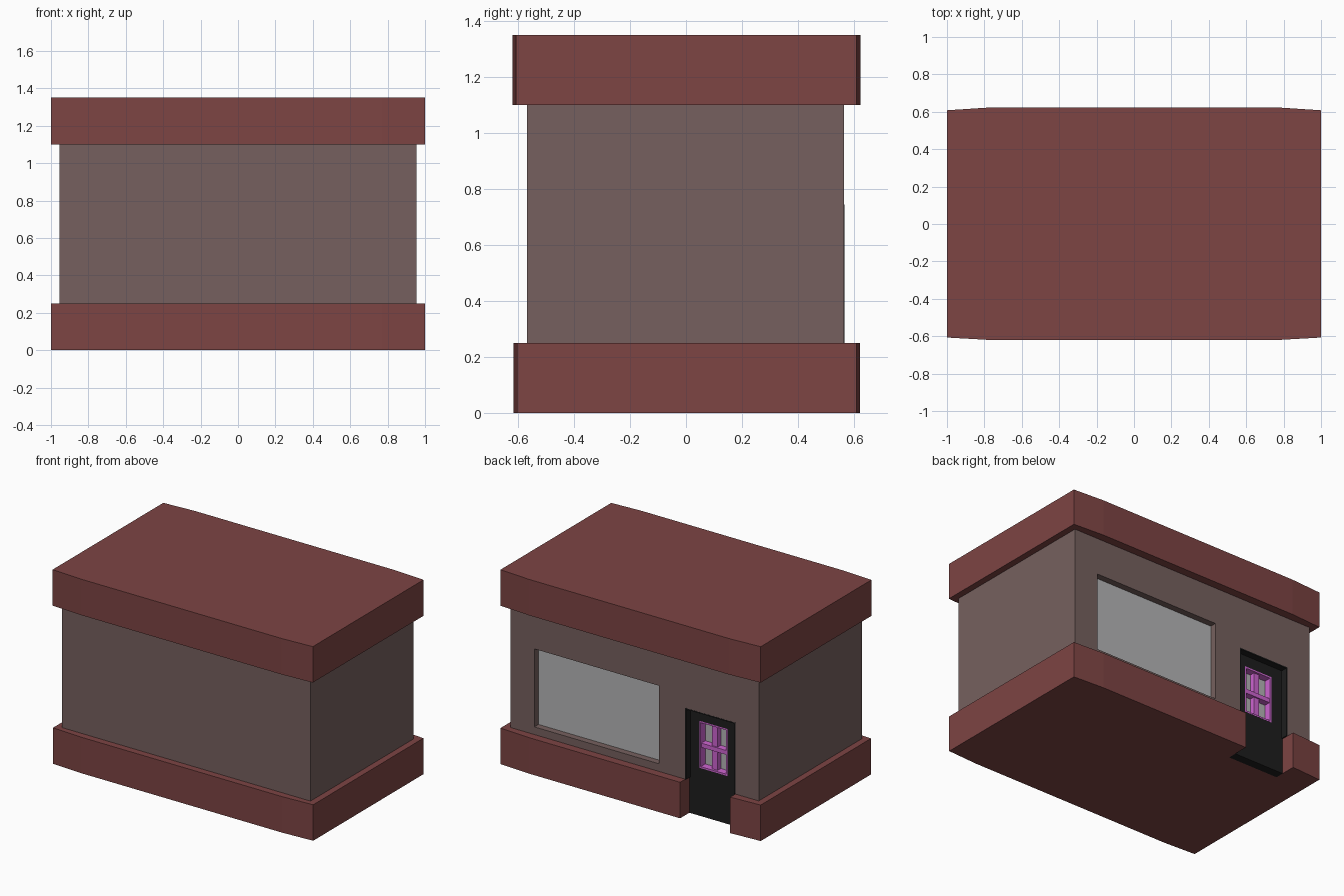
import bpy, bmesh

if "Cube" in bpy.data.objects:
    bpy.data.objects.remove(bpy.data.objects["Cube"])


def material(name, rgb):
    m = bpy.data.materials.new(name)
    m.diffuse_color = (*rgb, 1)
    m.use_nodes = True
    m.node_tree.nodes["Principled BSDF"].inputs["Base Color"].default_value = m.diffuse_color
    return m


RED = material("brick red", (0.205, 0.058, 0.057))
WALL = material("taupe wall", (0.180, 0.118, 0.113))
GLASS = material("grey glass", (0.46, 0.46, 0.47))
BLACK = material("black door", (0.013, 0.013, 0.013))
PURPLE = material("purple frame", (0.62, 0.13, 0.64))


def prism(name, outline, z0, z1, mat):
    """Extrude a plan outline (counter-clockwise) from z0 to z1."""
    bm = bmesh.new()
    face = bm.faces.new([bm.verts.new((x, y, z0)) for x, y in outline])
    ext = bmesh.ops.extrude_face_region(bm, geom=[face], use_keep_orig=True)
    verts = [g for g in ext["geom"] if isinstance(g, bmesh.types.BMVert)]
    bmesh.ops.translate(bm, verts=verts, vec=(0, 0, z1 - z0))
    bmesh.ops.recalc_face_normals(bm, faces=bm.faces[:])
    me = bpy.data.meshes.new(name)
    bm.to_mesh(me)
    bm.free()
    me.materials.append(mat)
    ob = bpy.data.objects.new(name, me)
    bpy.context.collection.objects.link(ob)
    return ob


def box(name, x0, x1, y0, y1, z0, z1, mat):
    return prism(name, [(x0, y0), (x1, y0), (x1, y1), (x0, y1)], z0, z1, mat)


def cut(target, *bounds):
    """Subtract a box from the target and remove the cutter."""
    cutter = box("cutter", *bounds, target.data.materials[0])
    cutter.hide_render = True
    mod = target.modifiers.new("cut", 'BOOLEAN')
    mod.operation, mod.solver, mod.object = 'DIFFERENCE', 'EXACT', cutter
    bpy.context.view_layer.objects.active = target
    bpy.ops.object.modifier_apply(modifier=mod.name)
    bpy.data.objects.remove(cutter)


# Key sizes: door opening, window opening, recess planes
DX0, DX1, DTOP = -0.775, -0.39, 0.745
WX0, WX1, WZ0, WZ1 = -0.19, 0.77, 0.303, 0.845
FACE, RECESS, INNER = 0.565, 0.52, 0.46

# Plinth and roof, with slightly bowed long sides
front = [(-1, -0.607), (-0.77, -0.62), (0.77, -0.62), (1, -0.607)]
prism("roof", front + [(1, 0.608), (0.77, 0.623), (-0.77, 0.623), (-1, 0.608)],
      1.10, 1.35, RED)
prism("plinth", [(x, y + 0.004) for x, y in front] +
      [(1, 0.608), (0.77, 0.622), (DX1, 0.622), (DX1, INNER),
       (DX0, INNER), (DX0, 0.622), (-1, 0.608)], 0, 0.25, RED)

# Walls with door and shop window openings in the back
walls = box("walls", -0.955, 0.955, -0.568, FACE, 0.25, 1.10, WALL)
cut(walls, WX0, WX1, RECESS - 0.005, 0.7, WZ0, WZ1)
cut(walls, DX0, DX1, INNER, 0.7, 0.2, DTOP)
box("shop_window", WX0, WX1, RECESS - 0.005, RECESS, WZ0, WZ1, GLASS)

# Door leaf and dark lining of the opening
HX0, HX1, HZ0, HZ1 = -0.683, -0.467, 0.333, 0.66
door = box("door", DX0, DX1, INNER, RECESS, 0, DTOP, BLACK)
cut(door, HX0, HX1, INNER + 0.007, 0.7, HZ0, HZ1)
T = 0.008
for side, x in (("left", DX0), ("right", DX1 - T)):
    box("door_lining_" + side, x, x + T, RECESS, FACE + 0.001, 0.25, DTOP, BLACK)
box("door_lining_top", DX0 + T, DX1 - T, RECESS, FACE + 0.001, DTOP - T, DTOP, BLACK)

# Door window: glass, purple surround and glazing bars
back = INNER + 0.007
box("door_glass", HX0, HX1, back, back + 0.004, HZ0, HZ1, GLASS)
F, Y = 0.011, RECESS + 0.001
for side, x in (("left", HX0), ("right", HX1 - F)):
    box("door_window_frame_" + side, x, x + F, back, Y, HZ0, HZ1, PURPLE)
for side, z in (("bottom", HZ0), ("top", HZ1 - F)):
    box("door_window_frame_" + side, HX0 + F, HX1 - F, back, Y, z, z + F, PURPLE)
cx, cz = (HX0 + HX1) / 2, 0.49
box("door_window_mullion", cx - 0.022, cx + 0.022, back, 0.505, HZ0, HZ1, PURPLE)
box("door_window_transom", HX0, HX1, back, 0.515, cz - 0.015, cz + 0.015, PURPLE)
